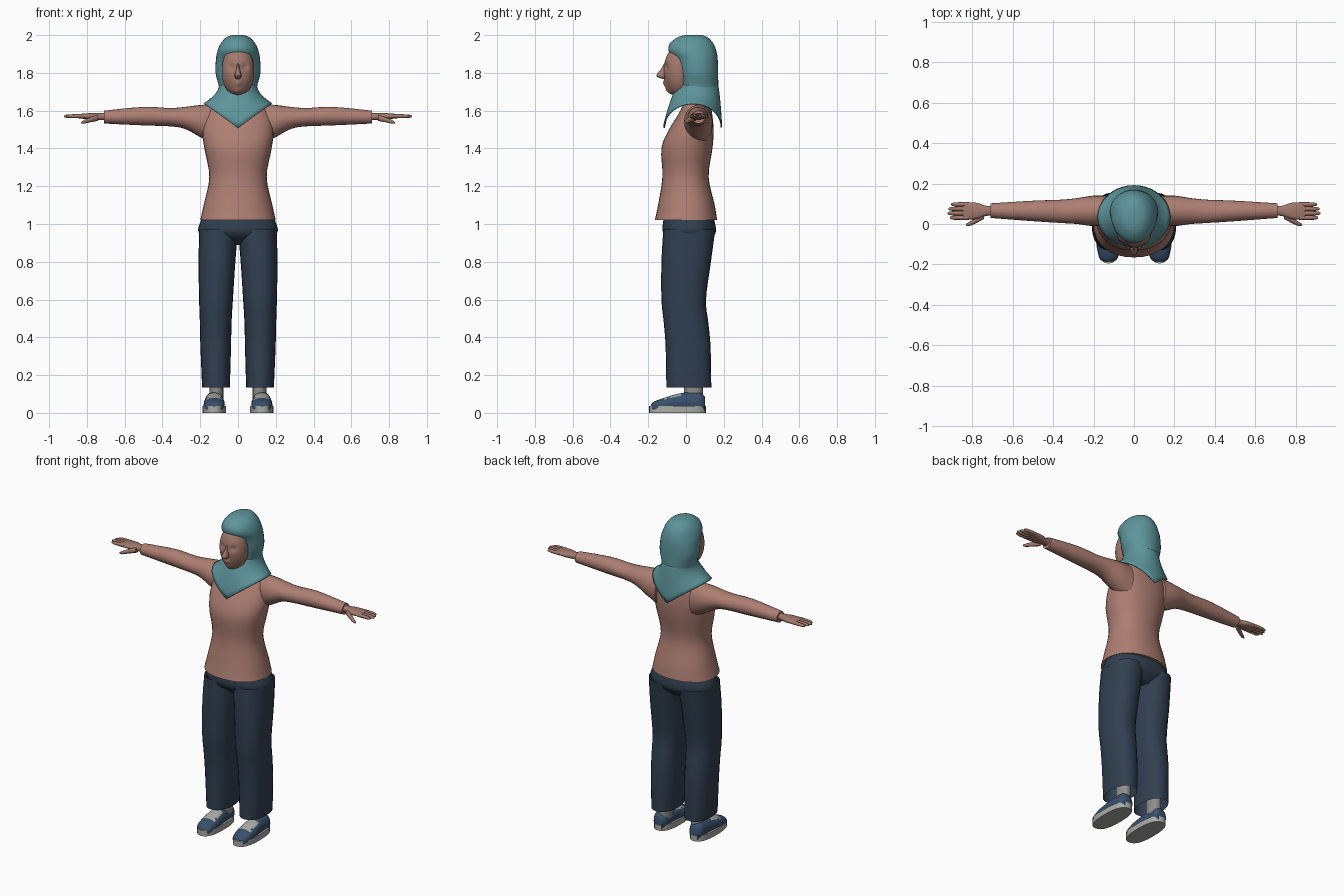
import bpy, bmesh, math

if "Cube" in bpy.data.objects:
    bpy.data.objects.remove(bpy.data.objects["Cube"])


def material(name, red, green, blue):
    mat = bpy.data.materials.new(name)
    mat.use_nodes = True
    mat.diffuse_color = (red, green, blue, 1)
    shader = mat.node_tree.nodes["Principled BSDF"]
    shader.inputs["Base Color"].default_value = mat.diffuse_color
    return mat


skin = material("skin", .36, .19, .15)
rose = material("sweater rose", .42, .21, .17)
teal = material("scarf teal", .11, .3, .33)
navy = material("trouser navy", .03, .05, .08)
blue = material("shoe blue", .04, .08, .15)
pale_grey = material("sole grey", .4, .4, .38)
grey = material("sock grey", .27, .27, .26)
parts = []


def spline(a, b, c, d, t):
    """Catmull-Rom blend between b and c."""
    return b + t / 2 * (c - a + t * (2 * a - 5 * b + 4 * c - d + t * (3 * (b - c) + d - a)))


def smooth_rows(rows, steps):
    """Add rounded in-between rows."""
    result = []
    last = len(rows) - 1
    for i in range(last):
        neighbours = [rows[max(0, min(last, i + k))] for k in (-1, 0, 1, 2)]
        for step in range(steps):
            result.append([spline(*values, step / steps) for values in zip(*neighbours)])
    return result + [rows[-1]]


def rounded(value, power):
    return math.copysign(abs(value) ** (2 / power), value)


def loft(name, mat, axis, rows, sides=24, steps=4, power=2, caps=True, mirror=False):
    """Skin oval rings; a row is position, two spans across, and the dip at mid-width."""
    bm = bmesh.new()
    rings = []
    for position, u_min, u_max, v_min, v_max, *dip in smooth_rows(rows, steps):
        ring = []
        for k in range(sides):
            angle = math.tau * k / sides
            across = rounded(math.cos(angle), power)
            along = rounded(math.sin(angle), power)
            u = (u_min + u_max + (u_max - u_min) * across) / 2
            v = (v_min + v_max + (v_max - v_min) * along) / 2
            p = position - sum(dip) * (1 - abs(across))
            ring.append(bm.verts.new({"x": (p, u, v), "y": (u, p, v), "z": (u, v, p)}[axis]))
        rings.append(ring)
    for lower, upper in zip(rings, rings[1:]):
        for k in range(sides):
            bm.faces.new((lower[k - 1], lower[k], upper[k], upper[k - 1]))
    if caps:
        bm.faces.new(rings[0])
        bm.faces.new(rings[-1])
    bmesh.ops.recalc_face_normals(bm, faces=bm.faces)
    mesh = bpy.data.meshes.new(name)
    bm.to_mesh(mesh)
    bm.free()
    mesh.materials.append(mat)
    obj = bpy.data.objects.new(name, mesh)
    bpy.context.collection.objects.link(obj)
    if mirror:
        modifier = obj.modifiers.new("mirror", "MIRROR")
        modifier.use_mirror_merge = False
    parts.append(obj)
    return obj


def centred(rows):
    """Turn rows of height, half width, front, back into symmetric loft rows."""
    return [(height, -half, half, *rest) for height, half, *rest in rows]


def digit_pair(name, path):
    """Round finger or thumb on both hands, from x, y, z and radius."""
    rows = [(x, y - r, y + r, z - r, z + r) for x, y, z, r in path]
    loft(name, skin, "x", rows, sides=10, steps=2, mirror=True)


# Sweater body and sleeves
loft("sweater_body", rose, "z", centred([
    (1.02, .2, -.165, .165), (1.1, .182, -.148, .152), (1.25, .152, -.125, .12),
    (1.4, .178, -.13, .14), (1.5, .188, -.09, .146), (1.6, .16, -.03, .136),
    (1.68, .06, 0, .12)]), sides=32, power=2.2)
loft("sleeves", rose, "x", [
    (.12, 0, .14, 1.42, 1.635), (.2, -.01, .14, 1.46, 1.63), (.28, 0, .128, 1.503, 1.62),
    (.36, .005, .12, 1.517, 1.614), (.5, .014, .115, 1.522, 1.62),
    (.71, .03, .102, 1.532, 1.6)], mirror=True)

# Hands with four fingers and a thumb
loft("palms", skin, "x", [
    (.69, .04, .09, 1.55, 1.59), (.73, .04, .09, 1.55, 1.587), (.78, .024, .105, 1.553, 1.587),
    (.845, .02, .108, 1.56, 1.582)], sides=16, power=2.5, mirror=True)
for index, finger in enumerate(("index", "middle", "ring", "little")):
    y = .031 + .022 * index
    tip = .925 - .012 * abs(index - 1.3)
    digit_pair(finger + "_fingers", [
        (.82, y, 1.571, .011), (tip - .02, y, 1.571, .01), (tip, y, 1.57, .004)])
digit_pair("thumbs", [
    (.74, .043, 1.562, .017), (.78, .018, 1.552, .014), (.815, 0, 1.541, .01),
    (.83, -.003, 1.537, .004)])

# Trousers
loft("trouser_hips", navy, "z", centred([
    (1.07, .18, -.11, .135), (1.02, .196, -.12, .15), (.95, .206, -.12, .156),
    (.89, .1, -.05, .1)]), sides=32, power=2.2)
loft("trouser_legs", navy, "z", [
    (.97, 0, .205, -.12, .155), (.8, .014, .209, -.13, .132), (.6, .027, .206, -.13, .106),
    (.48, .034, .202, -.118, .118), (.35, .037, .199, -.108, .13), (.135, .043, .19, -.104, .134)],
    power=2.3, caps=False, mirror=True)

# Ankles
loft("ankles", grey, "z", [(z, .077, .151, -.01, .09) for z in (.07, .3)],
     sides=16, steps=1, mirror=True)

# Shoes: flat soles, and uppers with a pale tongue
loft("shoe_soles", pale_grey, "z", [(z, .064, .188, -.195, .105) for z in (0, .036)],
     sides=32, steps=1, power=2.5, mirror=True)
middle = .126
uppers = loft("shoe_uppers", blue, "y", [
    (y, middle - half, middle + half, 0, top) for y, half, top in (
        (-.186, .025, .045), (-.165, .047, .062), (-.1, .056, .085), (-.04, .052, .102),
        (.02, .048, .11), (.075, .045, .108), (.1, .03, .085))], power=2.3, mirror=True)
uppers.data.materials.append(pale_grey)
for face in uppers.data.polygons:
    x, y, z = face.center
    if abs(x - middle) < .036 and -.125 < y < -.02 and z > .05:
        face.material_index = 1

# Head: an egg-shaped face with eye hollows, mouth and chin
head_rows = []
for k in range(1, 40):
    angle = math.pi * k / 40
    girth = math.sin(angle) ** .85
    head_rows.append((1.81 - .131 * math.cos(angle), .086 * girth,
                      -.03 - .088 * girth, -.03 + .07 * girth))
head = loft("face", skin, "z", centred(head_rows), sides=48, steps=1)
for x, z, radius, push in ((.036, 1.832, .016, .013), (0, 1.745, .016, -.012),
                           (0, 1.7, .028, -.017)):
    for vertex in head.data.vertices:
        co = vertex.co
        if co.y < -.04:
            distance = math.hypot(abs(co.x) - x, co.z - z)
            co.y += push * math.exp(-(distance / radius) ** 2)
loft("nose", skin, "z", centred([
    (1.85, .006, -.116, -.09), (1.82, .01, -.133, -.09), (1.785, .018, -.157, -.09),
    (1.768, .01, -.125, -.09)]), sides=12)

# Headscarf hood and the pointed drape over the shoulders
loft("scarf_hood", teal, "z", centred([
    (2, .03, -.005, .085), (1.988, .062, -.045, .115), (1.955, .092, -.086, .145),
    (1.915, .109, -.092, .161), (1.87, .117, -.062, .168), (1.8, .119, -.045, .17),
    (1.72, .1, -.04, .17), (1.64, .1, -.05, .16)]), sides=32)
drape_rows = []
for k in range(11):
    t = k / 10
    drape_rows.append((1.74 - .1 * t, .1 + .08 * t * t, -.04 - .08 * t,
                       .17 + .022 * t, .13 * t * t))
drape = loft("scarf_drape", teal, "z", centred(drape_rows), sides=40, steps=1, caps=False)
cloth = drape.modifiers.new("cloth thickness", "SOLIDIFY")
cloth.thickness = .008

# Smooth shading with sharp edges kept
bpy.ops.object.select_all(action="DESELECT")
for part in parts:
    part.select_set(True)
bpy.context.view_layer.objects.active = parts[0]
bpy.ops.object.shade_smooth_by_angle(angle=math.radians(50))
